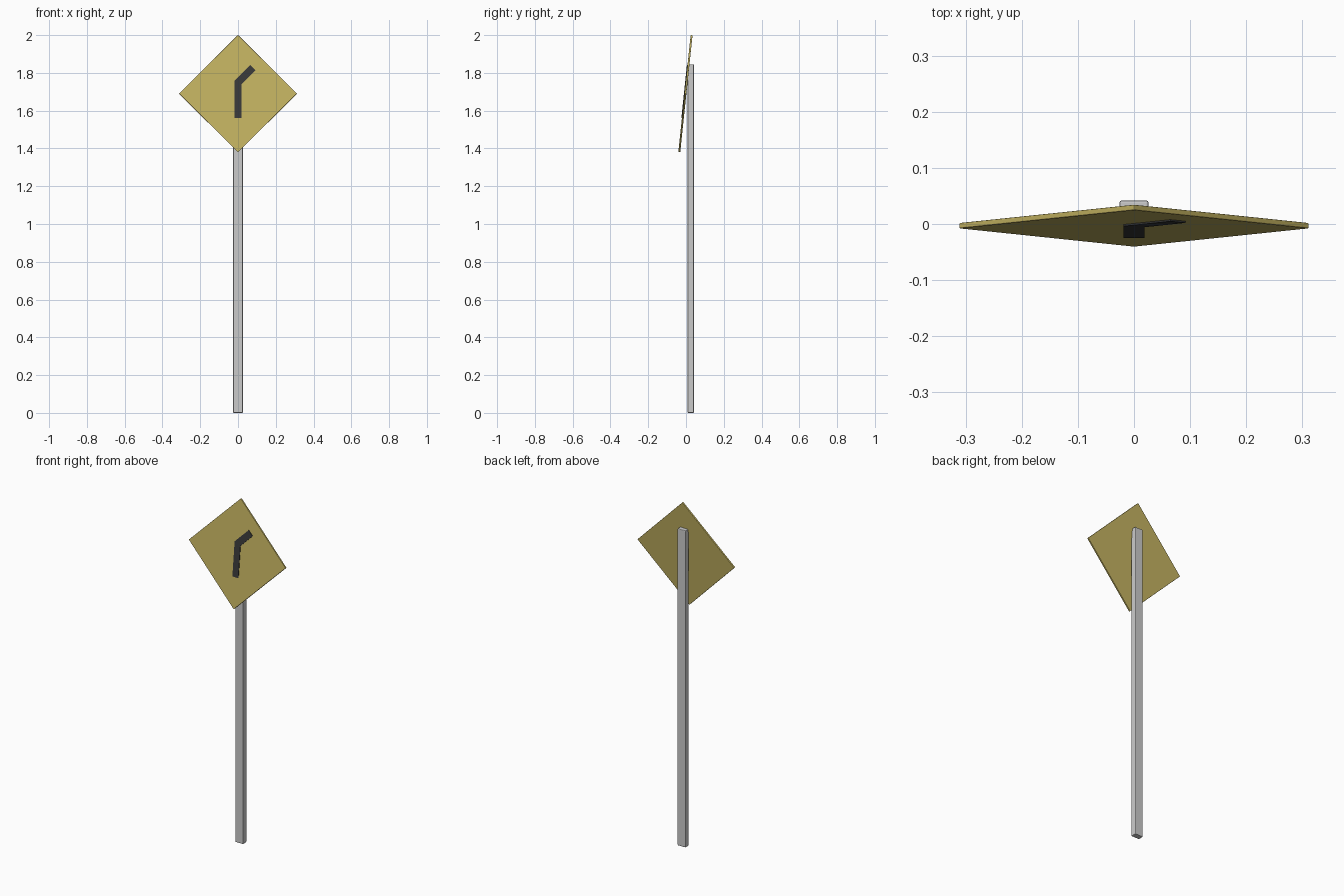
import bpy, bmesh, math
from mathutils import Matrix

if "Cube" in bpy.data.objects:
    bpy.data.objects.remove(bpy.data.objects["Cube"])

TILT = Matrix.Translation((0, -0.003, 1.69)) @ Matrix.Rotation(math.radians(-6), 4, 'X')


def material(name, color):
    m = bpy.data.materials.new(name)
    m.diffuse_color = (*color, 1)
    m.use_nodes = True
    m.node_tree.nodes["Principled BSDF"].inputs["Base Color"].default_value = m.diffuse_color
    return m


def extrude_profile(name, points, y_front, y_back, bevel=0, mat=None, matrix=None):
    """Extrude an xz outline along y, with an optional edge bevel."""
    bm = bmesh.new()
    face = bm.faces.new([bm.verts.new((x, y_front, z)) for x, z in points])
    ext = bmesh.ops.extrude_face_region(bm, geom=[face])
    verts = [g for g in ext["geom"] if isinstance(g, bmesh.types.BMVert)]
    bmesh.ops.translate(bm, vec=(0, y_back - y_front, 0), verts=verts)
    bmesh.ops.recalc_face_normals(bm, faces=bm.faces[:])
    if bevel:
        bmesh.ops.bevel(bm, geom=bm.edges[:], offset=bevel, segments=2,
                        profile=0.5, affect='EDGES')
    if matrix:
        bm.transform(matrix)
    mesh = bpy.data.meshes.new(name)
    bm.to_mesh(mesh)
    bm.free()
    if mat:
        mesh.materials.append(mat)
    obj = bpy.data.objects.new(name, mesh)
    bpy.context.collection.objects.link(obj)
    return obj


yellow = material("sign_yellow", (0.55, 0.45, 0.12))
black = material("marking_black", (0.04, 0.04, 0.04))

# Upright post
w = 0.026
extrude_profile("post", [(-w, 0), (w, 0), (w, 1.845), (-w, 1.845)],
                0.009, 0.042, bevel=0.004)

# Diamond panel, leaning back
r = 0.312
extrude_profile("sign_panel", [(0, -r), (r, 0), (0, r), (-r, 0)],
                -0.005, 0.005, bevel=0.002, mat=yellow, matrix=TILT)

# Bent road marking on the front of the panel
extrude_profile("bend_marking",
                [(-0.019, -0.131), (0.019, -0.131), (0.019, 0.05),
                 (0.092, 0.124), (0.065, 0.151), (-0.019, 0.067)],
                -0.008, -0.003, mat=black, matrix=TILT)
